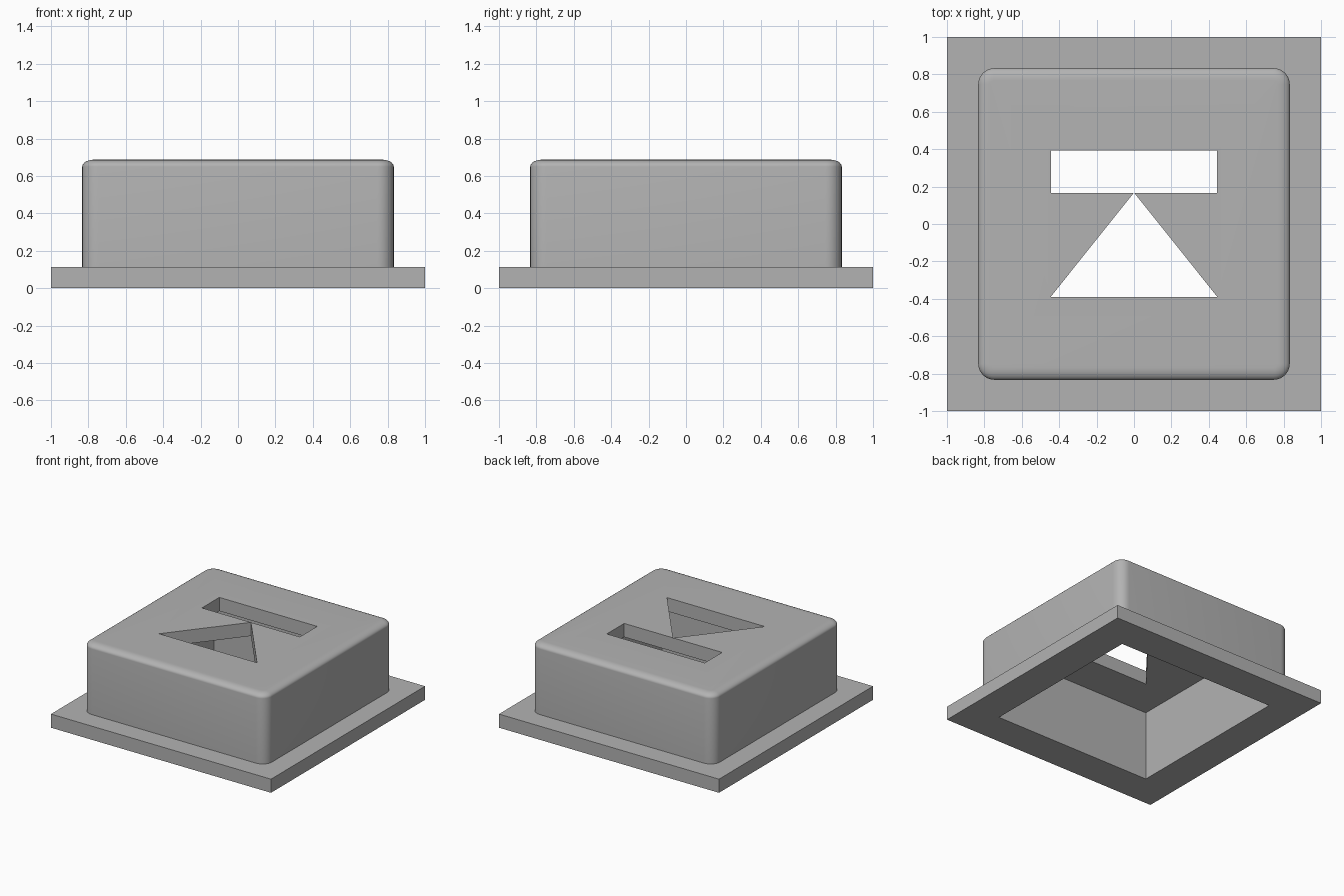
import bpy, bmesh, math

if "Cube" in bpy.data.objects:
    bpy.data.objects.remove(bpy.data.objects["Cube"])

HALF, RIM, TOP = 0.833, 0.112, 0.687      # body half width, flange height, total height
CORNER, EDGE_W, EDGE_H = 0.087, 0.065, 0.037
STEPS = 8

grey = bpy.data.materials.new("light grey")
grey.diffuse_color = (0.45, 0.45, 0.45, 1)
grey.use_nodes = True
grey.node_tree.nodes["Principled BSDF"].inputs["Base Color"].default_value = grey.diffuse_color


def loft(name, rings):
    """Closed solid through stacked rings of equal point count."""
    bm = bmesh.new()
    loops = [[bm.verts.new(p) for p in ring] for ring in rings]
    n = len(loops[0])
    for a, b in zip(loops, loops[1:]):
        for i in range(n):
            j = (i + 1) % n
            bm.faces.new((a[i], a[j], b[j], b[i]))
    bm.faces.new(loops[0][::-1])
    bm.faces.new(loops[-1])
    bmesh.ops.recalc_face_normals(bm, faces=bm.faces)
    mesh = bpy.data.meshes.new(name)
    bm.to_mesh(mesh)
    bm.free()
    mesh.materials.append(grey)
    ob = bpy.data.objects.new(name, mesh)
    bpy.context.collection.objects.link(ob)
    return ob


def prism(name, outline, z0, z1):
    return loft(name, [[(x, y, z) for x, y in outline] for z in (z0, z1)])


def rect(x0, x1, y0, y1):
    return [(x0, y0), (x1, y0), (x1, y1), (x0, y1)]


def rounded_ring(half, radius, z):
    ring = []
    for k, (sx, sy) in enumerate([(1, 1), (-1, 1), (-1, -1), (1, -1)]):
        for i in range(STEPS + 1):
            a = math.pi / 2 * (k + i / STEPS)
            ring.append((sx * (half - radius) + radius * math.cos(a),
                         sy * (half - radius) + radius * math.sin(a), z))
    return ring


# Cap body with rounded corners and a softly rounded top edge
rings = [rounded_ring(HALF, CORNER, 0.05)]
for i in range(STEPS + 1):
    t = math.pi / 2 * i / STEPS
    inset = EDGE_W * (1 - math.cos(t))
    rings.append(rounded_ring(HALF - inset, CORNER - inset,
                              TOP - EDGE_H * (1 - math.sin(t))))
body = loft("cap_body", rings)

# Square flange, hollow underside, and the bar and triangle openings
flange = prism("flange", rect(-1, 1, -1, 1), 0, RIM)
cavity = prism("cavity_cutter", rect(-0.722, 0.722, -0.722, 0.722), -0.2, 0.575)
bar = prism("bar_cutter", rect(-0.445, 0.445, 0.167, 0.393), 0.4, 0.9)
triangle = prism("triangle_cutter", [(-0.445, -0.389), (0.445, -0.389), (0, 0.168)], 0.4, 0.9)

for tool, op in ((flange, 'UNION'), (cavity, 'DIFFERENCE'),
                 (bar, 'DIFFERENCE'), (triangle, 'DIFFERENCE')):
    mod = body.modifiers.new(tool.name, 'BOOLEAN')
    mod.operation, mod.solver, mod.object = op, 'EXACT', tool

# Bake the cuts and remove the helpers
bpy.context.view_layer.update()
final = bpy.data.meshes.new_from_object(body.evaluated_get(bpy.context.evaluated_depsgraph_get()))
body.modifiers.clear()
body.data = final
for tool in (flange, cavity, bar, triangle):
    bpy.data.objects.remove(tool)

bpy.ops.object.select_all(action='DESELECT')
body.select_set(True)
bpy.context.view_layer.objects.active = body
bpy.ops.object.shade_smooth_by_angle(angle=math.radians(30))
